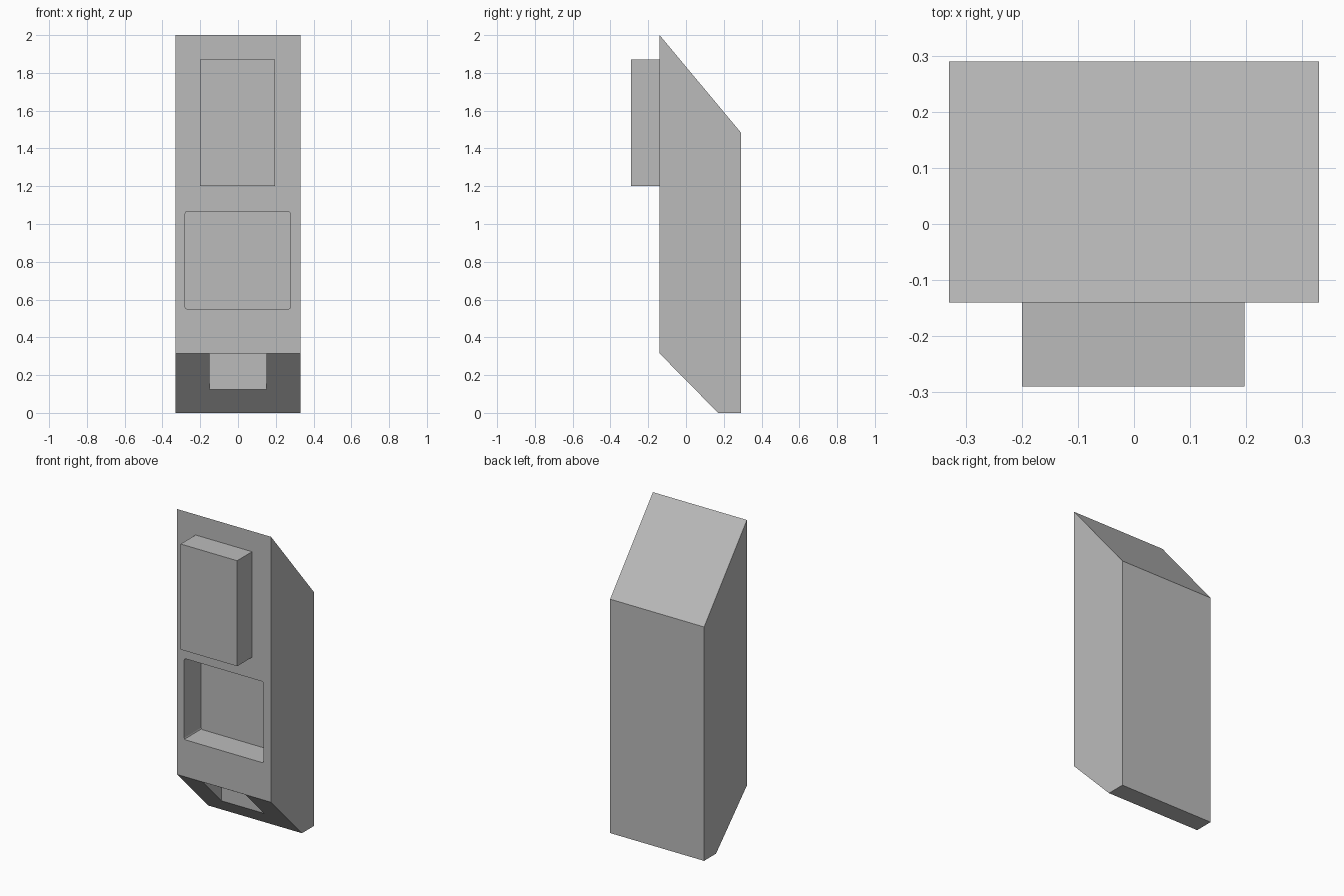
import bpy
import bmesh
from mathutils import Vector

if "Cube" in bpy.data.objects:
    bpy.data.objects.remove(bpy.data.objects["Cube"], do_unlink=True)

grey = bpy.data.materials.new("plain_grey")
grey.use_nodes = True
colour = (0.5, 0.5, 0.5, 1)
grey.diffuse_color = colour
grey.node_tree.nodes["Principled BSDF"].inputs["Base Color"].default_value = colour


def add_object(name, bm):
    bmesh.ops.recalc_face_normals(bm, faces=bm.faces[:])
    mesh = bpy.data.meshes.new(name)
    bm.to_mesh(mesh)
    bm.free()
    mesh.materials.append(grey)
    obj = bpy.data.objects.new(name, mesh)
    bpy.context.collection.objects.link(obj)
    return obj


def box(name, low, high, rounding=0):
    bm = bmesh.new()
    bmesh.ops.create_cube(bm, size=1)
    low, high = Vector(low), Vector(high)
    for v in bm.verts:
        v.co = (low + high) / 2 + v.co * (high - low)
    if rounding:
        # Round only the edges that run front to back
        edges = [e for e in bm.edges
                 if abs(e.verts[0].co.y - e.verts[1].co.y) > 0.01]
        bmesh.ops.bevel(bm, geom=edges, offset=rounding, segments=2,
                        profile=0.5, affect='EDGES')
    return add_object(name, bm)


def cut(target, cutter):
    cutter.hide_render = True
    cutter.hide_viewport = True
    mod = target.modifiers.new(cutter.name, 'BOOLEAN')
    mod.operation = 'DIFFERENCE'
    mod.solver = 'EXACT'
    mod.object = cutter


# Cabinet: side profile with sloped top and chamfered foot, extruded across
profile = [(-0.14, 0.315), (0.17, 0), (0.29, 0), (0.29, 1.485), (-0.14, 2)]
bm = bmesh.new()
side = bm.faces.new([bm.verts.new((-0.33, y, z)) for y, z in profile])
extruded = bmesh.ops.extrude_face_region(bm, geom=[side])
bmesh.ops.translate(bm, vec=(0.66, 0, 0),
                    verts=[g for g in extruded["geom"]
                           if isinstance(g, bmesh.types.BMVert)])
cabinet = add_object("cabinet", bm)

# Square recess in the front
cut(cabinet, box("recess_cutter", (-0.28, -0.4, 0.55), (0.277, 0.03, 1.065), 0.01))

# Notch in the sloped foot
cut(cabinet, box("notch_cutter", (-0.15, -0.4, 0.05), (0.15, 0.048, 0.314)))

# Raised panel on the upper front
box("front_panel", (-0.2, -0.29, 1.2), (0.197, -0.14, 1.87))
